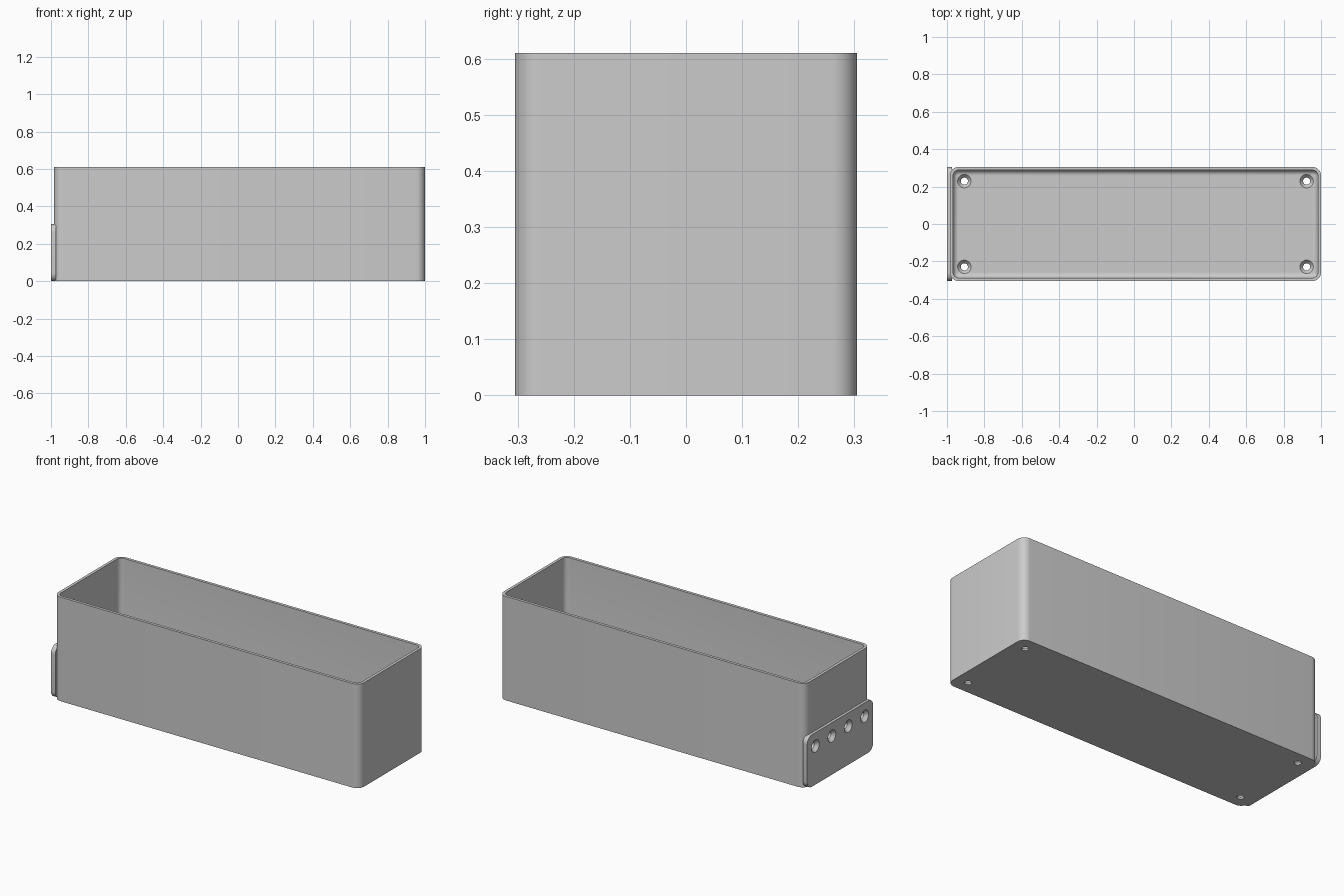
import bpy, bmesh
from math import pi, sin, cos, radians
from mathutils import Matrix, Vector

cube = bpy.data.objects.get("Cube")
if cube:
    bpy.data.objects.remove(cube, do_unlink=True)

grey = bpy.data.materials.new("plain_grey")
grey.use_nodes = True
grey.diffuse_color = (0.6, 0.6, 0.6, 1)
grey.node_tree.nodes["Principled BSDF"].inputs["Base Color"].default_value = (0.6, 0.6, 0.6, 1)

BOX_X0, BOX_X1, HALF_Y, HEIGHT = -0.984, 1.0, 0.305, 0.61
CENTRE_X = (BOX_X0 + BOX_X1) / 2
HALF_X = (BOX_X1 - BOX_X0) / 2
WALL, FLOOR, RADIUS = 0.017, 0.03, 0.046
PLATE_BACK, PLATE_TOP = -0.972, 0.305


def rounded_rect(hx, hy, r, steps=8):
    """Counter-clockwise outline of a rounded rectangle."""
    pts = []
    for i, (sx, sy) in enumerate([(1, 1), (-1, 1), (-1, -1), (1, -1)]):
        for k in range(steps + 1):
            a = pi / 2 * (i + k / steps)
            pts.append((sx * (hx - r) + r * cos(a), sy * (hy - r) + r * sin(a)))
    return pts


def loft(name, rings):
    """Skin a list of equal point rings and cap both ends."""
    bm = bmesh.new()
    rows = [[bm.verts.new(p) for p in ring] for ring in rings]
    n = len(rows[0])
    for a, b in zip(rows, rows[1:]):
        for i in range(n):
            j = (i + 1) % n
            bm.faces.new((a[i], a[j], b[j], b[i]))
    bm.faces.new(rows[0][::-1])
    bm.faces.new(rows[-1])
    bmesh.ops.recalc_face_normals(bm, faces=bm.faces)
    mesh = bpy.data.meshes.new(name)
    bm.to_mesh(mesh)
    bm.free()
    mesh.materials.append(grey)
    obj = bpy.data.objects.new(name, mesh)
    bpy.context.collection.objects.link(obj)
    return obj


def screw_cutter(place):
    """Countersunk screw hole, opening upwards at its local origin."""
    profile = [(0.019, -0.1), (0.019, -0.02), (0.036, 0), (0.036, 0.02)]
    return loft("screw_cutter", [
        [place @ Vector((r * cos(2 * pi * k / 32), r * sin(2 * pi * k / 32), z)) for k in range(32)]
        for r, z in profile])


def finish(obj, cutters):
    """Cut the holes and smooth the rounded surfaces."""
    bpy.ops.object.select_all(action="DESELECT")
    obj.select_set(True)
    bpy.context.view_layer.objects.active = obj
    for c in cutters:
        mod = obj.modifiers.new("hole", "BOOLEAN")
        mod.operation, mod.solver, mod.object = "DIFFERENCE", "EXACT", c
        bpy.ops.object.modifier_apply(modifier=mod.name)
    bpy.ops.object.shade_smooth_by_angle(angle=radians(30))


# Open box: outside wall, rim, inside wall, then a fillet down to the floor
sections = [(0, 0), (0, HEIGHT), (WALL, HEIGHT)]
fillet = 0.028
for k in range(7):
    a = pi / 2 * k / 6
    sections.append((WALL + fillet * (1 - cos(a)), FLOOR + fillet * (1 - sin(a))))
box = loft("open_box", [
    [(CENTRE_X + x, y, z) for x, y in
     rounded_rect(HALF_X - d, HALF_Y - d, max(RADIUS - d, 0.001))]
    for d, z in sections])

# Mounting plate on the end of the box
plate = loft("mounting_plate", [
    [(x, y, z + PLATE_TOP / 2) for y, z in rounded_rect(HALF_Y, PLATE_TOP / 2, 0.042)]
    for x in (-1.0, PLATE_BACK)])

# Screw holes in the floor corners and in a row along the plate
floor_cutters = [screw_cutter(Matrix.Translation((CENTRE_X + sx * 0.915, sy * 0.229, FLOOR)))
                 for sx in (-1, 1) for sy in (-1, 1)]
plate_cutters = [screw_cutter(Matrix.Translation((-1.0, y, 0.226)) @ Matrix.Rotation(-pi / 2, 4, "Y"))
                 for y in (-0.229, -0.076, 0.076, 0.229)]
finish(box, floor_cutters + plate_cutters)
finish(plate, plate_cutters)
for c in floor_cutters + plate_cutters:
    bpy.data.objects.remove(c, do_unlink=True)
